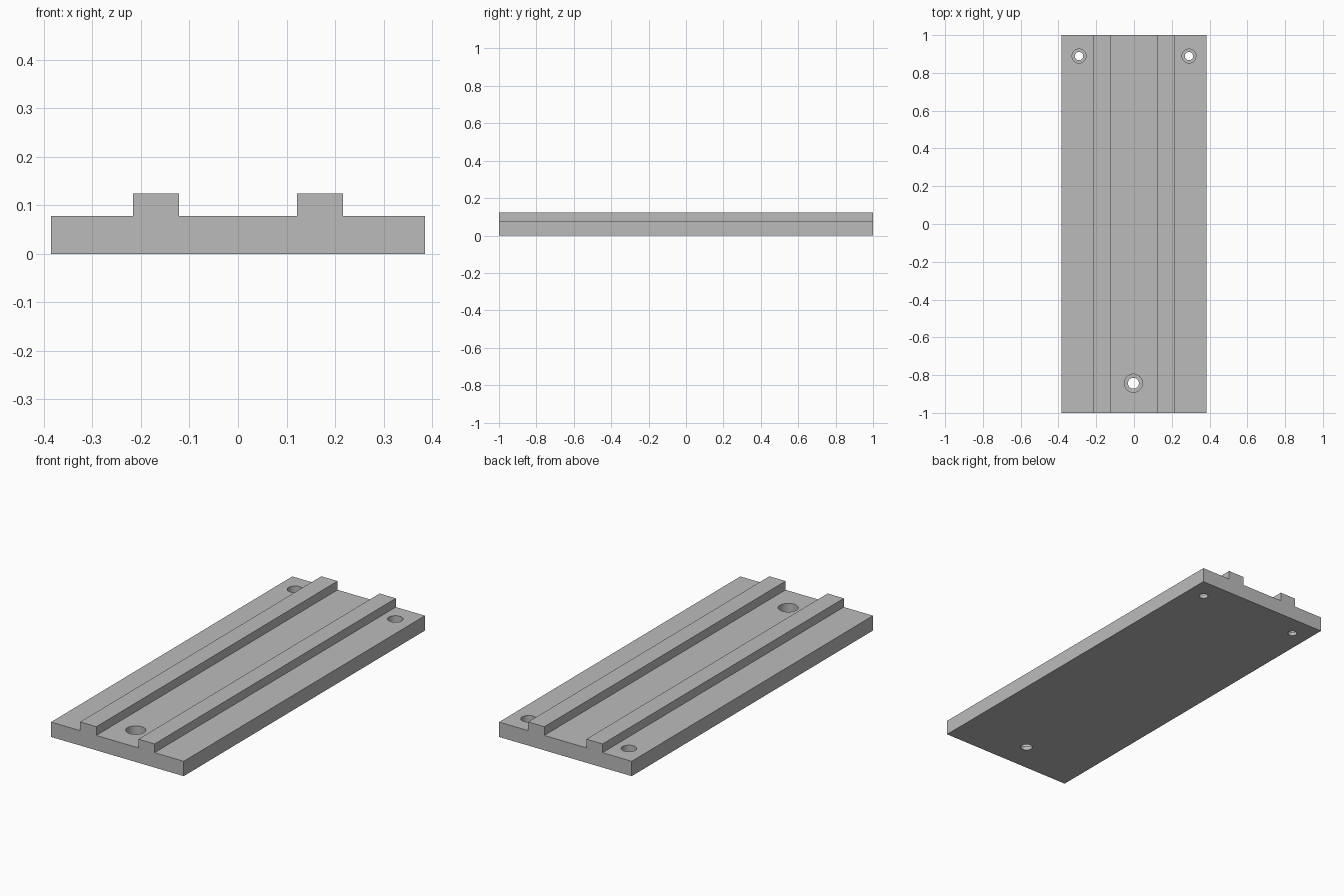
import bpy, bmesh

cube = bpy.data.objects.get("Cube")
if cube:
    bpy.data.objects.remove(cube, do_unlink=True)

HALF_W, BASE_H, RAIL_H = 0.385, 0.078, 0.124
RAIL_IN, RAIL_OUT = 0.122, 0.216
LEDGE = 0.02  # height of the counterbore floor

grey = bpy.data.materials.new("plain_grey")
grey.use_nodes = True
grey.diffuse_color = (0.5, 0.5, 0.5, 1)
grey.node_tree.nodes["Principled BSDF"].inputs["Base Color"].default_value = grey.diffuse_color


def new_object(name, bm):
    bmesh.ops.recalc_face_normals(bm, faces=bm.faces)
    mesh = bpy.data.meshes.new(name)
    bm.to_mesh(mesh)
    bm.free()
    mesh.materials.append(grey)
    obj = bpy.data.objects.new(name, mesh)
    bpy.context.collection.objects.link(obj)
    return obj


# Plate with two rails: one mirrored cross-section, extruded along y
half = [(RAIL_IN, BASE_H), (RAIL_IN, RAIL_H), (RAIL_OUT, RAIL_H),
        (RAIL_OUT, BASE_H), (HALF_W, BASE_H), (HALF_W, 0)]
section = half + [(-x, z) for x, z in reversed(half)]
bm = bmesh.new()
face = bm.faces.new([bm.verts.new((x, -1, z)) for x, z in section])
ext = bmesh.ops.extrude_face_region(bm, geom=[face])
bmesh.ops.translate(bm, vec=(0, 2, 0),
                    verts=[v for v in ext["geom"] if isinstance(v, bmesh.types.BMVert)])
plate = new_object("railed_plate", bm)


# Stepped screw holes: a lathed cutter for each
def screw_hole(name, x, y, bore, head):
    bm = bmesh.new()
    profile = [(0, -0.1), (bore, -0.1), (bore, LEDGE), (head, LEDGE), (head, 0.3), (0, 0.3)]
    verts = [bm.verts.new((x + r, y, z)) for r, z in profile]
    edges = [bm.edges.new(pair) for pair in zip(verts, verts[1:])]
    bmesh.ops.spin(bm, geom=verts + edges, cent=(x, y, 0), axis=(0, 0, 1),
                   angle=6.283185307, steps=48)
    bmesh.ops.remove_doubles(bm, verts=bm.verts, dist=0.0001)
    cutter = new_object(name, bm)
    cutter.hide_render = True
    cutter.hide_viewport = True
    mod = plate.modifiers.new(name, "BOOLEAN")
    mod.object = cutter
    mod.solver = "EXACT"


screw_hole("front_hole_cutter", -0.003, -0.843, 0.029, 0.048)
screw_hole("back_left_hole_cutter", 0.291, 0.889, 0.022, 0.037)
screw_hole("back_right_hole_cutter", -0.291, 0.889, 0.022, 0.037)

# Smooth bores, sharp edges; then bake the cuts and drop the cutters
bpy.context.view_layer.update()
depsgraph = bpy.context.evaluated_depsgraph_get()
cut_mesh = bpy.data.meshes.new_from_object(plate.evaluated_get(depsgraph))
cutters = [m.object for m in plate.modifiers]
plate.modifiers.clear()
plate.data = cut_mesh
for cutter in cutters:
    bpy.data.objects.remove(cutter, do_unlink=True)
bpy.ops.object.select_all(action="DESELECT")
plate.select_set(True)
bpy.context.view_layer.objects.active = plate
bpy.ops.object.shade_smooth_by_angle(angle=0.5)
